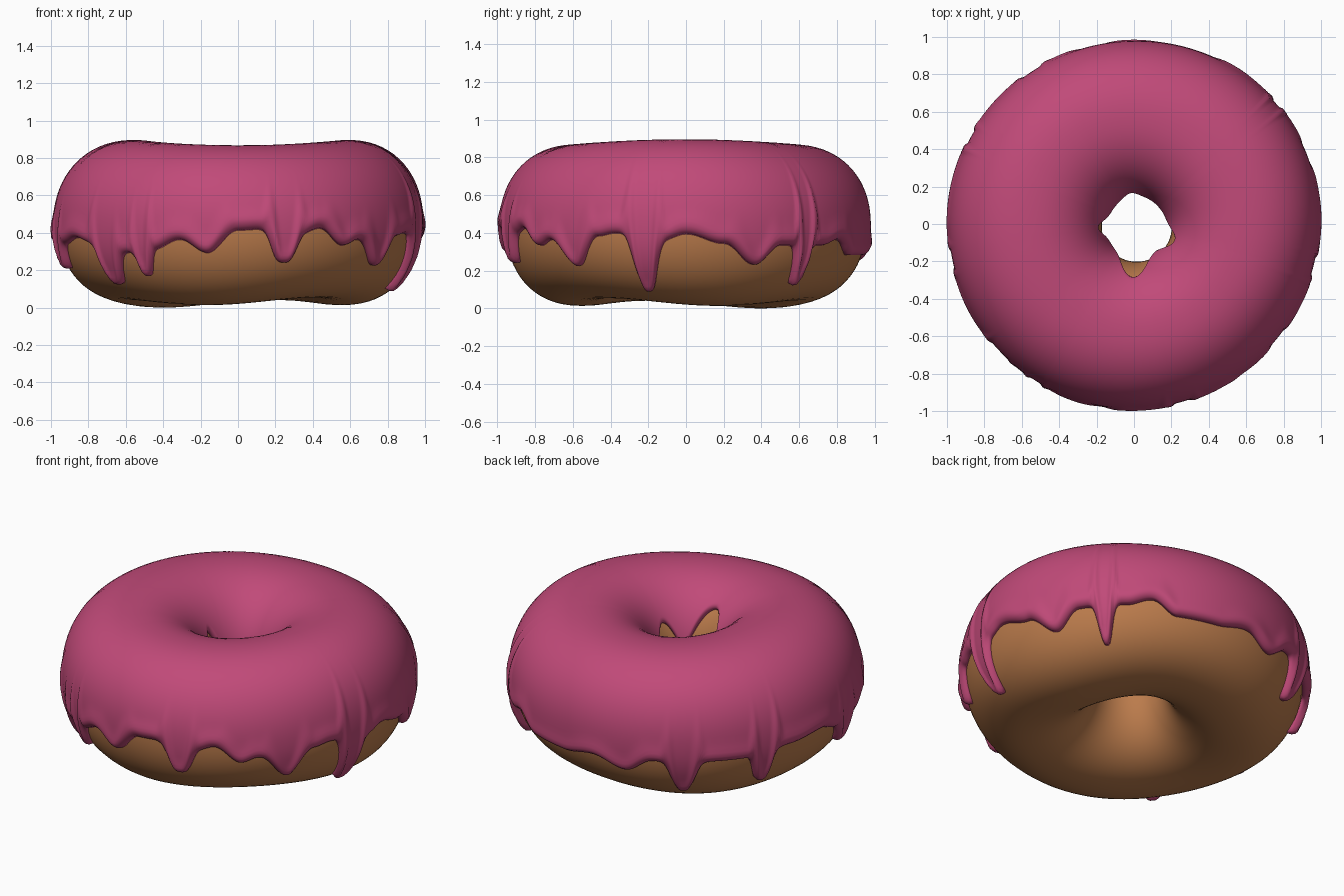
import bpy, bmesh, math

if "Cube" in bpy.data.objects:
    bpy.data.objects.remove(bpy.data.objects["Cube"])

TAU = math.tau
RING, HALF = 0.572, 0.385        # ring radius and half width of the dough section
ZC, E = 0.44, 2 / 2.2            # section centre height, superellipse power


def spow(v, p):
    return math.copysign(abs(v) ** p, v)


def heights(th):
    """Upper and lower half heights of the section, gently uneven."""
    up = 0.412 + 0.014 * math.cos(2 * th) + 0.004 * math.sin(3 * th)
    a = th - math.radians(135)
    low = 0.413 + 0.018 * math.cos(3 * a) + 0.009 * math.cos(a)
    return up, low


def surface(th, ph, off=0.0):
    """Point on the ring body, pushed out along the section normal."""
    up, low = heights(th)
    c, s = spow(math.cos(ph), E), spow(math.sin(ph), E)
    b = up if s > 0 else low
    half = HALF + 0.006 * math.sin(2 * th + 0.6) * (c > 0)
    nr = spow(c, 1.2) / half
    nz = spow(s, 1.2) / b
    n = math.hypot(nr, nz)
    r = RING + half * c + off * nr / n
    z = ZC + b * s + off * nz / n
    k = max(0.0, 1 - r)
    return (r * math.cos(th) + 0.018 * k, r * math.sin(th) - 0.018 * k, z)


# Icing edge: gentle waves (degrees, height) and long drips (degrees, height, half width)
WAVES = [(0, .39), (12, .34), (22.7, .23), (31.4, .33), (48, .33), (56, .36), (65, .28),
         (80, .28), (92, .31), (104, .25), (114, .33), (134, .33), (144, .33), (162, .36),
         (176, .38), (184, .34), (198, .34), (207, .37), (217, .34), (230, .29),
         (242, .31), (251, .36), (260, .29), (270, .41), (277, .415), (292, .40),
         (297, .42), (306, .33), (312, .36), (322, .225), (331, .38), (337, .395), (353, .36)]
DRIPS = [(40.2, .13, 3), (124, .13, 5), (152, .16, 4), (191, .21, 4.5), (223.2, .13, 5),
         (237.9, .17, 3.2), (285.1, .24, 5), (346.8, .10, 4.6)]


def ang(a, b):
    return (a - b + 180) % 360 - 180


def outer_edge(deg):
    deg %= 360
    pts = WAVES + [(360, WAVES[0][1])]
    for (a, za), (b, zb) in zip(pts, pts[1:]):
        if a <= deg <= b:
            f = (1 - math.cos(math.pi * (deg - a) / (b - a))) / 2
            z = za + (zb - za) * f
            break
    for c, zd, w in DRIPS:
        z += (zd - z) * math.exp(-(abs(ang(deg, c)) / w) ** 3.2)
    return z


def inner_edge(deg):
    z = 0.46 + 0.02 * math.sin(math.radians(5 * deg))
    for c, top, w in [(266, .72, 30), (181, .64, 18), (340, .65, 24), (100, .56, 20)]:
        z = max(z, 0.46 + (top - 0.46) * math.exp(-(ang(deg, c) / w) ** 2))
    return z


def edge_angle(th, z):
    up, low = heights(th)
    s = (z - ZC) / (up if z > ZC else low)
    return math.asin(max(-1, min(1, spow(s, 1 / E))))


def make(name, rings, closed, color):
    """Skin a loop of cross sections into one smooth object."""
    bm = bmesh.new()
    vs = [[bm.verts.new(p) for p in ring] for ring in rings]
    n, m = len(vs), len(vs[0])
    for i in range(n):
        a, b = vs[i], vs[(i + 1) % n]
        for j in range(m if closed else m - 1):
            k = (j + 1) % m
            bm.faces.new((a[j], b[j], b[k], a[k])).smooth = True
    bmesh.ops.recalc_face_normals(bm, faces=bm.faces)
    me = bpy.data.meshes.new(name)
    bm.to_mesh(me)
    bm.free()
    ob = bpy.data.objects.new(name, me)
    bpy.context.collection.objects.link(ob)
    mat = bpy.data.materials.new(name + "_colour")
    mat.diffuse_color = (*color, 1)
    mat.use_nodes = True
    mat.node_tree.nodes["Principled BSDF"].inputs["Base Color"].default_value = mat.diffuse_color
    me.materials.append(mat)
    return ob


# Dough ring
make("dough", [[surface(TAU * i / 128, TAU * j / 64) for j in range(64)]
               for i in range(128)], True, (0.50, 0.20, 0.072))

# Icing: outer skin with a rounded bead along both edges, closed by a skin inside the dough
N, M = 540, 44
icing = []
for i in range(N):
    deg = 360 * i / N
    th = math.radians(deg)
    p0 = edge_angle(th, outer_edge(deg))
    p1 = math.pi - edge_angle(th, inner_edge(deg))
    slope = (outer_edge(deg + .4) - outer_edge(deg - .4)) / (0.95 * math.radians(.8))
    lean = math.sqrt(1 + slope * slope)
    ring = []
    for j in range(M + 1):
        u = j / M
        u = 0.35 * u + 0.65 * (1 - math.cos(math.pi * u)) / 2   # denser near the edges
        ph = p0 + (p1 - p0) * u
        d0 = (ph - p0) * 0.4 / lean
        d1 = (p1 - ph) * 0.4
        q = max(0, min(1, d0 / 0.035, d1 / 0.035))
        t = -0.006 + 0.036 * math.sqrt(max(0, 1 - (1 - q) ** 2))
        t += 0.012 * q * math.exp(-((d0 - 0.04) / 0.04) ** 2)   # bead of the lower edge
        t += 0.004 * math.sin(3 * th + 2 * ph) * q
        ring.append(surface(th, ph, t))
    for j in range(11, 0, -1):
        ring.append(surface(th, p0 + (p1 - p0) * j / 12, -0.008))
    icing.append(ring)
make("icing", icing, True, (0.53, 0.068, 0.19))
